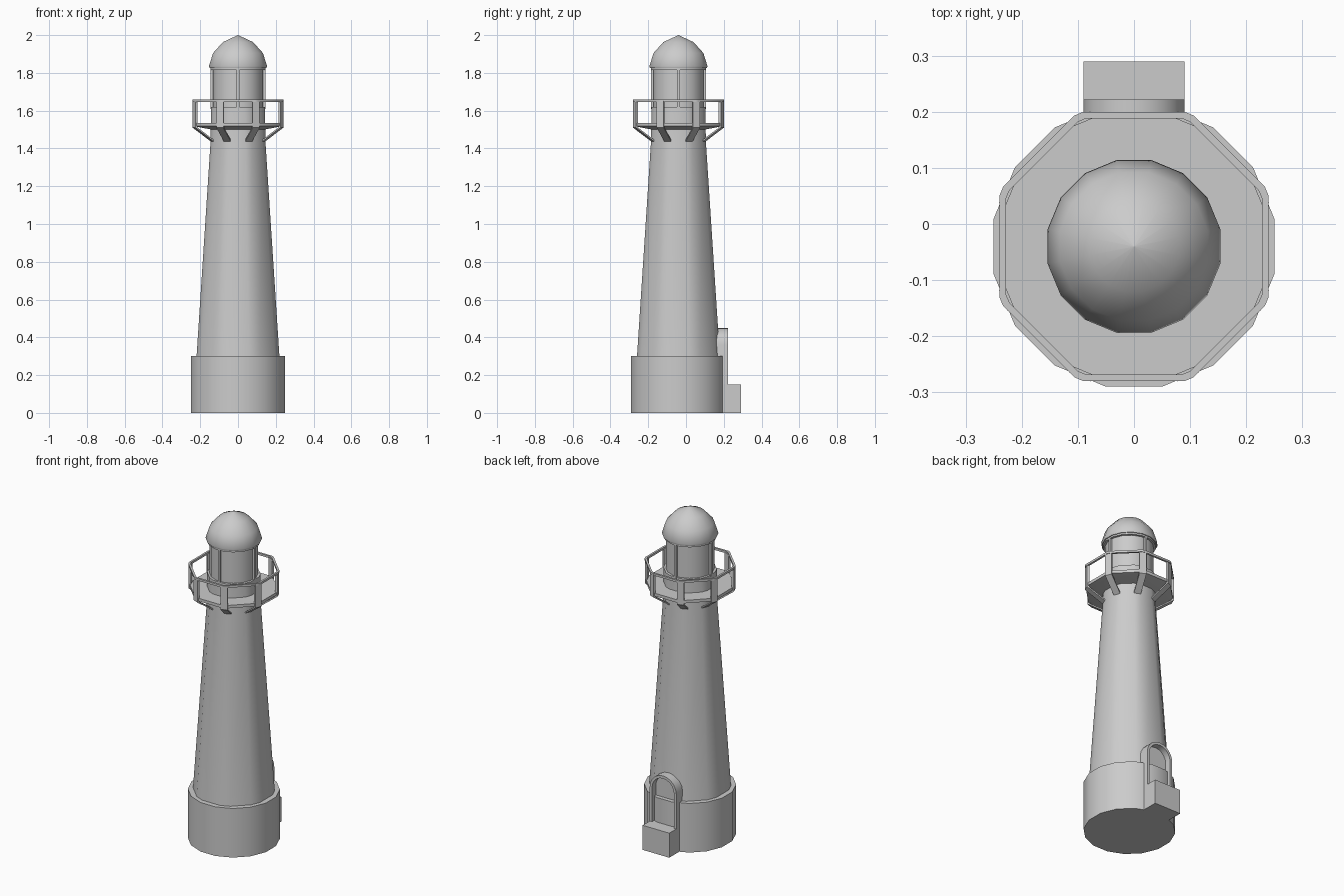
import bpy, bmesh, math
from mathutils import Vector

if "Cube" in bpy.data.objects:
    bpy.data.objects.remove(bpy.data.objects["Cube"])

CY = -0.04  # tower axis


def make(name, verts, faces, smooth=30):
    me = bpy.data.meshes.new(name)
    me.from_pydata(verts, [], faces)
    bm = bmesh.new()
    bm.from_mesh(me)
    bmesh.ops.remove_doubles(bm, verts=bm.verts, dist=1e-5)
    bmesh.ops.recalc_face_normals(bm, faces=bm.faces)
    bm.to_mesh(me)
    bm.free()
    ob = bpy.data.objects.new(name, me)
    bpy.context.collection.objects.link(ob)
    bpy.ops.object.select_all(action='DESELECT')
    ob.select_set(True)
    bpy.context.view_layer.objects.active = ob
    if smooth:
        bpy.ops.object.shade_smooth_by_angle(angle=math.radians(smooth))
    return ob


def ring(apothem, ratio):
    """Octagon with cut corners; ratio = half flat / apothem (0.199 = regular 16-gon)."""
    pts, t = [], math.atan(ratio)
    r = apothem / math.cos(t)
    for k in range(8):
        for s in (-t, t):
            a = k * math.pi / 4 + s
            pts.append((r * math.cos(a), CY + r * math.sin(a)))
    return pts


def loft(name, profile, ratio=0.199, closed=False, smooth=30):
    """Stack of rings from (apothem, z) pairs; closed joins last ring to first."""
    verts, faces, n = [], [], 16
    for r, z in profile:
        verts += [(x, y, z) for x, y in ring(r, ratio)]
    m = len(profile)
    for i in range(m if closed else m - 1):
        a, b = i * n, ((i + 1) % m) * n
        faces += [(a + j, a + (j + 1) % n, b + (j + 1) % n, b + j) for j in range(n)]
    if not closed:
        faces += [tuple(range(n)), tuple(range((m - 1) * n, m * n))]
    return make(name, verts, faces, smooth)


def box(name, lo, hi):
    v = [(x, y, z) for x in (lo[0], hi[0]) for y in (lo[1], hi[1]) for z in (lo[2], hi[2])]
    f = [(0, 1, 3, 2), (4, 6, 7, 5), (0, 4, 5, 1), (2, 3, 7, 6), (0, 2, 6, 4), (1, 5, 7, 3)]
    return make(name, v, f, 0)


def strip(name, path, angle, width, thick):
    """Flat bar following (radius, z) points, at an angle round the tower."""
    rad = Vector((math.cos(angle), math.sin(angle), 0))
    tan = Vector((-rad.y, rad.x, 0))
    verts, faces = [], []
    for r, z in path:
        for dr, dt in ((0, -1), (0, 1), (-thick, 1), (-thick, -1)):
            verts.append(Vector((0, CY, z)) + rad * (r + dr) + tan * dt * width / 2)
    for i in range(len(path) - 1):
        a = i * 4
        faces += [(a + j, a + (j + 1) % 4, a + 4 + (j + 1) % 4, a + 4 + j) for j in range(4)]
    e = len(verts) - 4
    faces += [(0, 1, 2, 3), (e, e + 1, e + 2, e + 3)]
    return make(name, verts, faces, 0)


# base and tapered tower
loft("base", [(0.25, 0), (0.25, 0.30)])
loft("tower", [(0.22, 0.29), (0.145, 1.44), (0.143, 1.62)], 0.27)

# gallery deck, handrail and bent posts
loft("gallery_deck", [(0.14, 1.50), (0.235, 1.518), (0.235, 1.536), (0.14, 1.536)], 0.375)
loft("handrail", [(0.228, 1.645), (0.24, 1.645), (0.24, 1.658), (0.228, 1.658)], 0.375, True)
for k in range(8):
    strip("gallery_post", [(0.145, 1.435), (0.252, 1.51), (0.252, 1.65)],
          (k + 0.5) * math.pi / 4, 0.04, 0.013)

# lantern room with four mullions
loft("lantern_glass", [(0.132, 1.61), (0.132, 1.83)])
loft("lantern_head", [(0.13, 1.815), (0.145, 1.815), (0.145, 1.84), (0.13, 1.84)], closed=True)
for k in range(4):
    strip("lantern_mullion", [(0.145, 1.61), (0.145, 1.825)], k * math.pi / 2, 0.014, 0.02)

# domed roof
loft("roof", [(0.150, 1.825), (0.154, 1.835), (0.132, 1.905), (0.08, 1.963), (0.0005, 2.0)], smooth=50)

# entrance step
box("step", (-0.09, 0.12, 0), (0.09, 0.29, 0.15))


# arched doorway: frame with recessed door
def arch(w, base, spring, n=10):
    pts = [(-w, base)]
    pts += [(-w * math.cos(math.pi * i / n), spring + w * math.sin(math.pi * i / n)) for i in range(n + 1)]
    return pts + [(w, base)]


outer, inner = arch(0.09, 0.0, 0.36), arch(0.074, 0.0, 0.36)
n = len(outer)
layers = [(outer, 0.08), (outer, 0.222), (inner, 0.222), (inner, 0.185)]
verts = [(x, y, z) for pts, y in layers for x, z in pts]
faces = [(a * n + j, a * n + j + 1, (a + 1) * n + j + 1, (a + 1) * n + j)
         for a in range(3) for j in range(n - 1)]
faces += [tuple(range(n)), tuple(range(3 * n, 4 * n))]
make("doorway", verts, faces)
